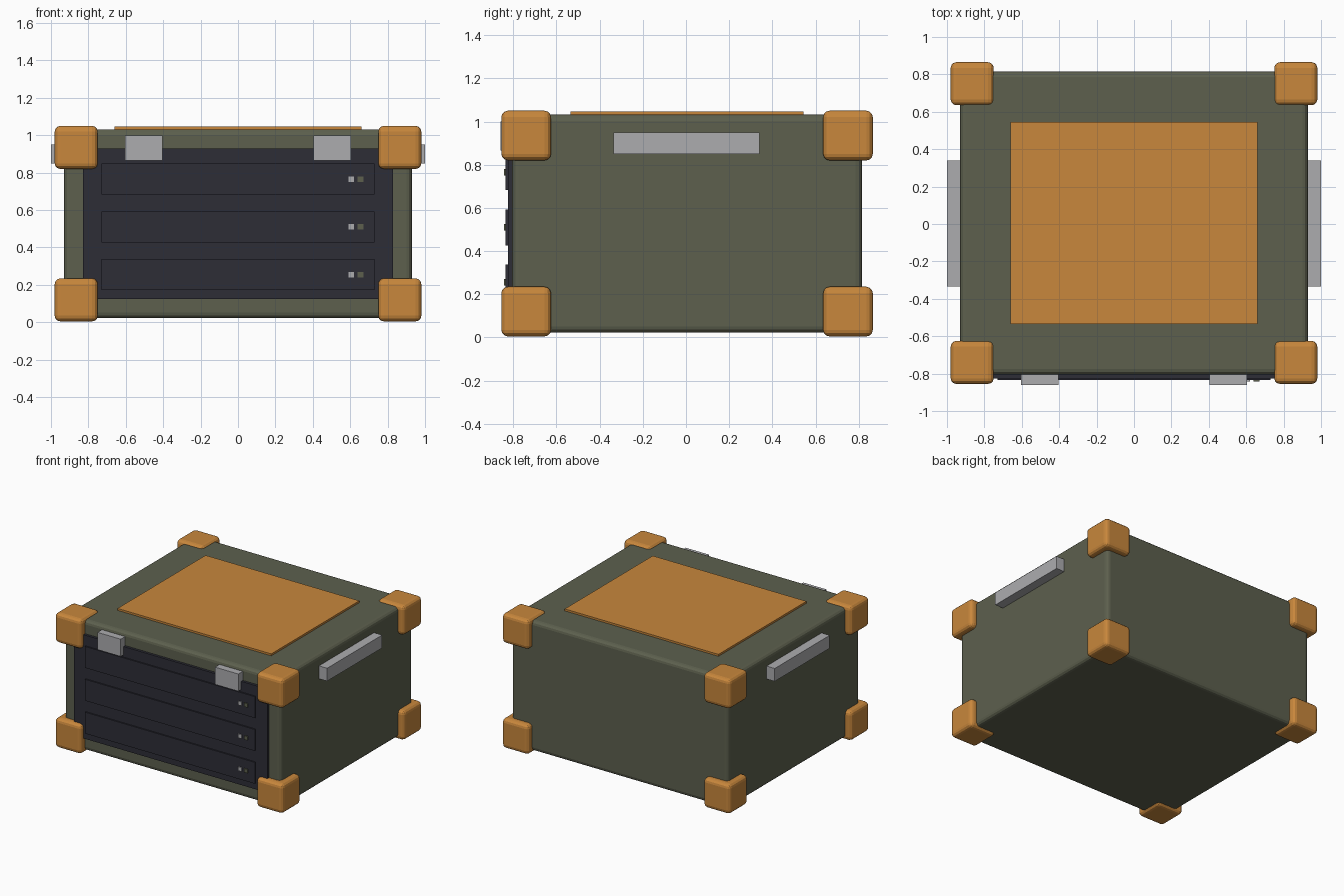
import bpy
import bmesh
from mathutils import Vector

cube = bpy.data.objects.get("Cube")
if cube:
    bpy.data.objects.remove(cube, do_unlink=True)


def material(name, rgb):
    m = bpy.data.materials.new(name)
    m.use_nodes = True
    m.diffuse_color = (*rgb, 1)
    m.node_tree.nodes["Principled BSDF"].inputs["Base Color"].default_value = (*rgb, 1)
    return m


olive = material("olive green", (0.109, 0.117, 0.076))
orange = material("orange", (0.578, 0.242, 0.045))
charcoal = material("charcoal", (0.026, 0.026, 0.037))
grey = material("light grey", (0.413, 0.413, 0.428))


def box(name, low, high, mat, bevel=0, segments=3):
    """Axis-aligned box between two corners, with optional rounded edges."""
    low, high = Vector(low), Vector(high)
    bm = bmesh.new()
    bmesh.ops.create_cube(bm, size=1)
    bmesh.ops.scale(bm, vec=high - low, verts=bm.verts)
    mesh = bpy.data.meshes.new(name)
    bm.to_mesh(mesh)
    bm.free()
    mesh.materials.append(mat)
    obj = bpy.data.objects.new(name, mesh)
    obj.location = (low + high) / 2
    bpy.context.collection.objects.link(obj)
    if bevel:
        mod = obj.modifiers.new("rounded edges", "BEVEL")
        mod.width = bevel
        mod.segments = segments
    return obj


# Case body and lid plate
box("case_body", (-0.93, -0.805, 0.022), (0.93, 0.815, 1.032), olive, 0.03)
box("lid_plate", (-0.66, -0.535, 1.02), (0.66, 0.545, 1.047), orange)

# Corner guards
for x, side in ((-0.865, "right"), (0.865, "left")):
    for y, end in ((-0.74, "front"), (0.75, "back")):
        for z, level in ((0.12, "bottom"), (0.935, "top")):
            centre, half = Vector((x, y, z)), Vector((0.115, 0.115, 0.115))
            box(f"corner_guard_{level}_{end}_{side}", centre - half, centre + half,
                orange, 0.03)

# Front panel with three equipment units and their indicators
box("front_panel", (-0.83, -0.825, 0.125), (0.83, -0.79, 0.93), charcoal)
for i in range(3):
    z = 0.255 + i * 0.255
    box(f"unit_{i + 1}", (-0.73, -0.835, z - 0.083), (0.73, -0.81, z + 0.083), charcoal)
    for x, mat, label in ((0.605, grey, "grey"), (0.655, olive, "green")):
        box(f"indicator_{label}_{i + 1}", (x - 0.015, -0.843, z - 0.015),
            (x + 0.015, -0.83, z + 0.015), mat)

# Lid latches and carrying handles
for s, side in ((-1, "right"), (1, "left")):
    x = s * 0.505
    box(f"latch_{side}", (x - 0.1, -0.86, 0.866), (x + 0.1, -0.79, 1.0), grey)
    x = s * 0.96
    box(f"handle_{side}", (x - 0.04, -0.335, 0.85), (x + 0.04, 0.34, 0.95), grey)
